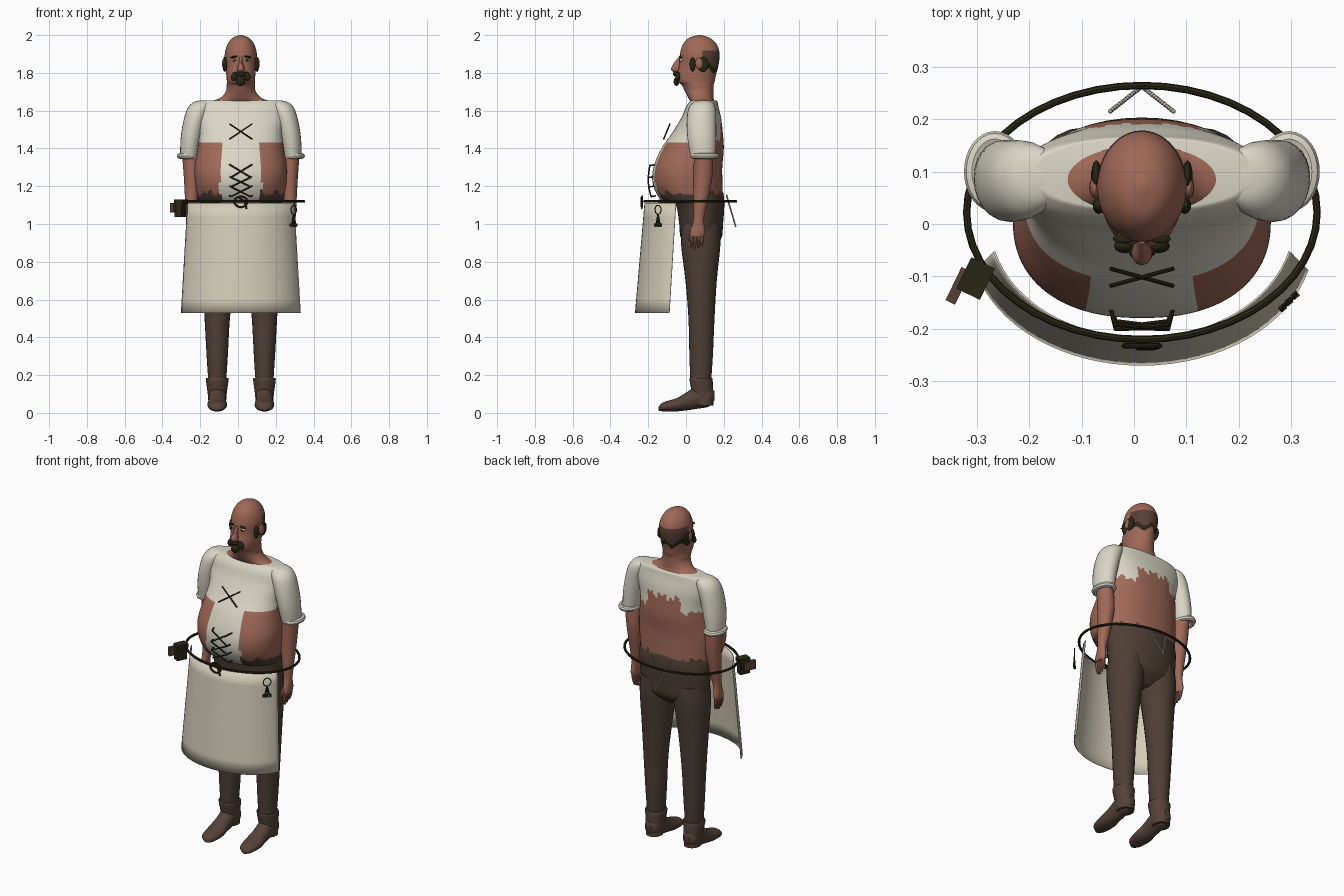
import bpy, bmesh
from math import sin, cos, pi, copysign, radians
from mathutils import Vector

if "Cube" in bpy.data.objects:
    bpy.data.objects.remove(bpy.data.objects["Cube"])

CX = 0.015  # the body's middle line


def material(name, r, g, b):
    m = bpy.data.materials.new(name)
    m.diffuse_color = (r, g, b, 1)
    m.use_nodes = True
    bsdf = m.node_tree.nodes["Principled BSDF"]
    bsdf.inputs["Base Color"].default_value = (r, g, b, 1)
    bsdf.inputs["Roughness"].default_value = 0.9
    return m


SKIN = material("skin", 0.35, 0.14, 0.095)
SHIRT = material("cream cloth", 0.70, 0.67, 0.56)
APRON = material("apron linen", 0.66, 0.61, 0.48)
PANTS = material("brown wool", 0.078, 0.05, 0.036)
BOOT = material("boot leather", 0.09, 0.055, 0.04)
DARK = material("dark leather and hair", 0.022, 0.02, 0.007)
STUBBLE = material("stubble", 0.10, 0.05, 0.036)
CHAIN = material("chain", 0.50, 0.44, 0.37)
WHITE = material("eye white", 0.65, 0.6, 0.55)


def smooth(ob, angle=40):
    bpy.ops.object.select_all(action="DESELECT")
    ob.select_set(True)
    bpy.context.view_layer.objects.active = ob
    bpy.ops.object.shade_smooth_by_angle(angle=radians(angle))


def finish(name, bm, mats, rule=None, angle=40):
    bmesh.ops.recalc_face_normals(bm, faces=bm.faces)
    if rule:
        for f in bm.faces:
            f.material_index = rule(f.calc_center_median())
    me = bpy.data.meshes.new(name)
    bm.to_mesh(me)
    bm.free()
    for m in mats:
        me.materials.append(m)
    ob = bpy.data.objects.new(name, me)
    bpy.context.collection.objects.link(ob)
    smooth(ob, angle)
    return ob


def spline(rings, steps):
    """Catmull-Rom interpolation between section rows."""
    out = []
    for i in range(len(rings) - 1):
        p = [rings[max(0, min(len(rings) - 1, i + k))] for k in (-1, 0, 1, 2)]
        for s in range(steps):
            t = s / steps
            out.append([b + 0.5 * t * (c - a + t * (2*a - 5*b + 4*c - d + t * (3*(b - c) + d - a)))
                        for a, b, c, d in zip(*p)])
    return out + [list(rings[-1])]


def loft(name, rings, mats, side=1, n=24, steps=4, power=2, axis="z", rule=None):
    """Rows are (x, y, z, rx, ry) along z, or (x, z, y, rx, rz) along y."""
    bm = bmesh.new()
    rows = []
    for x, b, t, ra, rb in spline(rings, steps):
        row = []
        for k in range(n):
            c, s = cos(2 * pi * k / n), sin(2 * pi * k / n)
            u = x * side + max(ra, 0.001) * copysign(abs(c) ** (2 / power), c)
            v = b + max(rb, 0.001) * copysign(abs(s) ** (2 / power), s)
            row.append(bm.verts.new((CX + u, v, t) if axis == "z" else (CX + u, t, v)))
        rows.append(row)
    for lo, hi in zip(rows, rows[1:]):
        for k in range(n):
            bm.faces.new((lo[k], lo[(k + 1) % n], hi[(k + 1) % n], hi[k]))
    bm.faces.new(rows[0])
    bm.faces.new(rows[-1])
    return finish(name, bm, mats, rule)


def tube(name, pts, r, mat, cyclic=False):
    cu = bpy.data.curves.new(name, "CURVE")
    cu.dimensions = "3D"
    cu.bevel_depth, cu.bevel_resolution, cu.use_fill_caps = r, 2, True
    sp = cu.splines.new("POLY")
    sp.points.add(len(pts) - 1)
    for p, q in zip(sp.points, pts):
        p.co = (*q, 1)
    sp.use_cyclic_u = cyclic
    cu.materials.append(mat)
    ob = bpy.data.objects.new(name, cu)
    bpy.context.collection.objects.link(ob)
    bpy.ops.object.select_all(action="DESELECT")
    ob.select_set(True)
    bpy.context.view_layer.objects.active = ob
    bpy.ops.object.convert(target="MESH")
    smooth(bpy.context.object)


def loop(name, c, u, v, r, mat, n=32):
    c, u, v = Vector(c), Vector(u), Vector(v)
    tube(name, [c + u * cos(2*pi*k/n) + v * sin(2*pi*k/n) for k in range(n)], r, mat, True)


def blob(name, loc, size, mat, turn=0):
    bm = bmesh.new()
    bmesh.ops.create_icosphere(bm, subdivisions=2, radius=1)
    ob = finish(name, bm, [mat], angle=60)
    ob.location, ob.scale, ob.rotation_euler[1] = loc, size, turn


def block(name, loc, size, mat, turn):
    bm = bmesh.new()
    bmesh.ops.create_cube(bm, size=1)
    ob = finish(name, bm, [mat])
    ob.location, ob.scale, ob.rotation_euler[2] = loc, size, turn


# Torso: torn shirt over bare sides and back
def torso_rule(p):
    x, ragged = abs(p.x - CX), 0.012 * sin(p.x * 70) + 0.008 * sin(p.x * 163)
    if p.z < 1.165 + ragged and x > 0.1:
        return 2
    if p.y < 0.05:
        return 0 if p.z > 1.43 + 0.3 * max(0, p.y) or x < 0.1 + 0.06 * (1.42 - p.z) else 1
    return 0 if p.z > 1.45 + ragged + (0.07 if x < 0.11 else 0) else 1


loft("torso", [(0, .035, 1.11, .215, .15), (0, .022, 1.15, .23, .172), (0, .008, 1.22, .242, .185),
               (0, .01, 1.3, .245, .182), (0, .035, 1.4, .228, .165), (0, .06, 1.48, .22, .135),
               (0, .08, 1.56, .235, .106), (0, .086, 1.62, .24, .086), (0, .094, 1.65, .215, .072),
               (0, .095, 1.655, .19, .064)],
     [SHIRT, SKIN, PANTS], n=96, steps=8, power=2.3, rule=torso_rule)


# Head and neck, with a cropped fringe round the back
def head_rule(p):
    nape = 1.81 + 0.012 * sin(p.x * 90)
    if p.y > 0.085 and nape < p.z < 1.92:
        return 2 if p.z < nape + 0.025 else 1
    return 0


loft("head", [(0, .092, 1.645, .186, .064), (0, .08, 1.664, .115, .066), (0, .07, 1.7, .08, .075),
              (0, .062, 1.735, .075, .084), (0, .053, 1.755, .074, .099), (0, .055, 1.79, .077, .104),
              (0, .068, 1.84, .081, .104), (0, .073, 1.9, .085, .105), (0, .073, 1.95, .071, .09),
              (0, .071, 1.985, .044, .056), (0, .07, 2.0, .006, .008)],
     [SKIN, STUBBLE, DARK], n=48, steps=6, rule=head_rule)
loft("nose", [(0, -.05, 1.8, .012, .008), (0, -.055, 1.818, .02, .024), (0, -.045, 1.85, .011, .02),
              (0, -.03, 1.885, .007, .008)], [SKIN], n=12)
blob("moustache", (CX, -.052, 1.795), (.026, .018, .016), DARK)
blob("goatee", (CX, -.05, 1.755), (.024, .016, .024), DARK)

# Legs, arms and facial features, on both sides
for s, word in ((-1, "right"), (1, "left")):
    blob(word + "_moustache_tip", (CX + s * .032, -.042, 1.782), (.02, .014, .026), DARK, -s * .5)
    blob(word + "_eye", (CX + s * .034, -.024, 1.868), (.014, .01, .008), WHITE)
    blob(word + "_pupil", (CX + s * .034, -.032, 1.868), (.006, .004, .006), DARK)
    blob(word + "_brow", (CX + s * .036, -.028, 1.885), (.02, .009, .005), DARK, s * .2)
    blob(word + "_ear", (CX + s * .09, .07, 1.85), (.01, .022, .03), SKIN)
    blob(word + "_ear_hair", (CX + s * .087, .09, 1.845), (.01, .032, .04), DARK)
    blob(word + "_sideburn", (CX + s * .082, .035, 1.845), (.012, .016, .038), DARK)

    loft(word + "_sleeve", [(.273, .09, 1.36, .048, .066), (.263, .084, 1.45, .056, .076),
                            (.245, .082, 1.54, .06, .078), (.222, .085, 1.61, .062, .072),
                            (.2, .09, 1.645, .05, .05), (.19, .09, 1.655, .015, .015)], [SHIRT], s)
    loop(word + "_cuff", (CX + s * .28, .1, 1.36), (.044, 0, 0), (0, .062, 0), .015, SHIRT)
    loft(word + "_forearm", [(.268, .092, 1.38, .044, .05), (.258, .09, 1.25, .044, .05),
                             (.262, .075, 1.1, .032, .036), (.268, .067, 1.02, .022, .028),
                             (.272, .062, .96, .019, .04), (.272, .058, .935, .016, .036)], [SKIN], s)
    for k in range(4):
        y, tip = .032 + k * .018, .865 + .008 * abs(k - 1)
        loft(word + "_finger", [(.272, y, .95, .01, .01), (.27, y - .002, .91, .01, .009),
                                (.262, y - .004, tip, .005, .005)], [SKIN], s, n=8, steps=3)
    loft(word + "_thumb", [(.268, .04, .985, .01, .012), (.262, .02, .94, .01, .01),
                           (.258, .016, .91, .005, .005)], [SKIN], s, n=8, steps=3)

    loft(word + "_leg", [(.125, .078, .15, .046, .054), (.125, .08, .3, .056, .062),
                         (.125, .082, .5, .067, .069), (.12, .08, .7, .083, .083),
                         (.112, .078, .9, .1, .105), (.11, .08, 1.0, .09, .1)], [PANTS], s)
    loft(word + "_boot_shaft", [(.125, .095, .04, .046, .05), (.125, .088, .1, .05, .056),
                                (.125, .08, .175, .06, .061), (.125, .08, .185, .055, .056)], [BOOT], s)
    loft(word + "_boot_foot", [(.125, .022, -.145, .012, .01), (.125, .032, -.12, .042, .024),
                               (.125, .043, -.05, .052, .035), (.125, .06, 0, .046, .047),
                               (.125, .082, .06, .046, .06), (.125, .088, .12, .045, .055),
                               (.125, .09, .15, .018, .025)], [BOOT], s, axis="y")

loft("hips", [(0, .08, .86, .1, .04), (0, .08, .92, .195, .105), (0, .08, 1.0, .214, .116),
              (0, .075, 1.1, .222, .128), (0, .05, 1.15, .23, .15), (0, .045, 1.17, .225, .15)],
     [PANTS], n=40)

# Apron: a curved, flaring sheet hung from the belt
bm = bmesh.new()
cols, grid = 32, []
for k in range(9):
    t = k / 8
    row = []
    for j in range(cols + 1):
        a = radians(76) * (2 * j / cols - 1)
        row.append(bm.verts.new((CX + (.292 + .035 * t) * sin(a),
                                 -.22 - .05 * t + (.22 + .02 * t) * (1 - cos(a)),
                                 1.11 - .58 * t)))
    grid.append(row)
for r0, r1 in zip(grid, grid[1:]):
    for j in range(cols):
        bm.faces.new((r0[j], r0[j + 1], r1[j + 1], r1[j]))
apron = finish("apron", bm, [APRON])
apron.modifiers.new("thickness", "SOLIDIFY").thickness = .004

# Belt, buckle and hanging ties
loop("belt", (CX, .022, 1.12), (.334, 0, 0), (0, .242, 0), .007, DARK, 48)
loop("buckle", (CX, -.232, 1.118), (.034, 0, 0), (0, 0, .028), .005, DARK)
tube("buckle_tongue", [(CX - .01, -.236, 1.14), (CX + .02, -.236, 1.12), (CX + .03, -.234, 1.08)], .005, DARK)


# Shirt laces: one cross on the chest, three on the belly
def cross(name, w, low, high):
    for s in (-1, 1):
        tube(name, [(CX - s * w, *low), (CX + s * w, *high)], .004, DARK)


cross("chest_lace", .06, (-.118, 1.45), (-.085, 1.53))
knots = [(-.185, 1.145), (-.198, 1.197), (-.2, 1.247), (-.192, 1.31)]
for low, high in zip(knots, knots[1:]):
    cross("belly_lace", .052, low, high)
for y, z in knots:
    for s in (-1, 1):
        tube("lace_end", [(CX + s * .05, y, z), (CX + s * .06, -.16, z + .004)], .004, DARK)

# Pouch on the right hip
block("pouch", (-.305, -.105, 1.08), (.04, .06, .085), DARK, -.45)
block("pouch_flap", (-.302, -.104, 1.118), (.05, .066, .022), DARK, -.45)
block("pouch_front", (-.335, -.118, 1.085), (.02, .07, .05), STUBBLE, -.45)

# Key ring on the left side
loop("key_ring", (.295, -.148, 1.075), (.014, .016, 0), (0, 0, .024), .003, DARK, 20)
for d in (-.012, 0, .012):
    tube("key", [(.295, -.148, 1.052), (.295 + d, -.148 + d, .985)], .004, DARK)
    block("key_bit", (.295 + d, -.148 + d, .995), (.014, .012, .016), DARK, .7)

# Chain hanging behind in a V
for s in (-1, 1):
    for k in range(16):
        t = k / 15
        blob("chain_link", (CX + s * .06 * (1 - t), .215 + .047 * t, 1.15 - .16 * t),
             (.0045, .0045, .0075), CHAIN)
